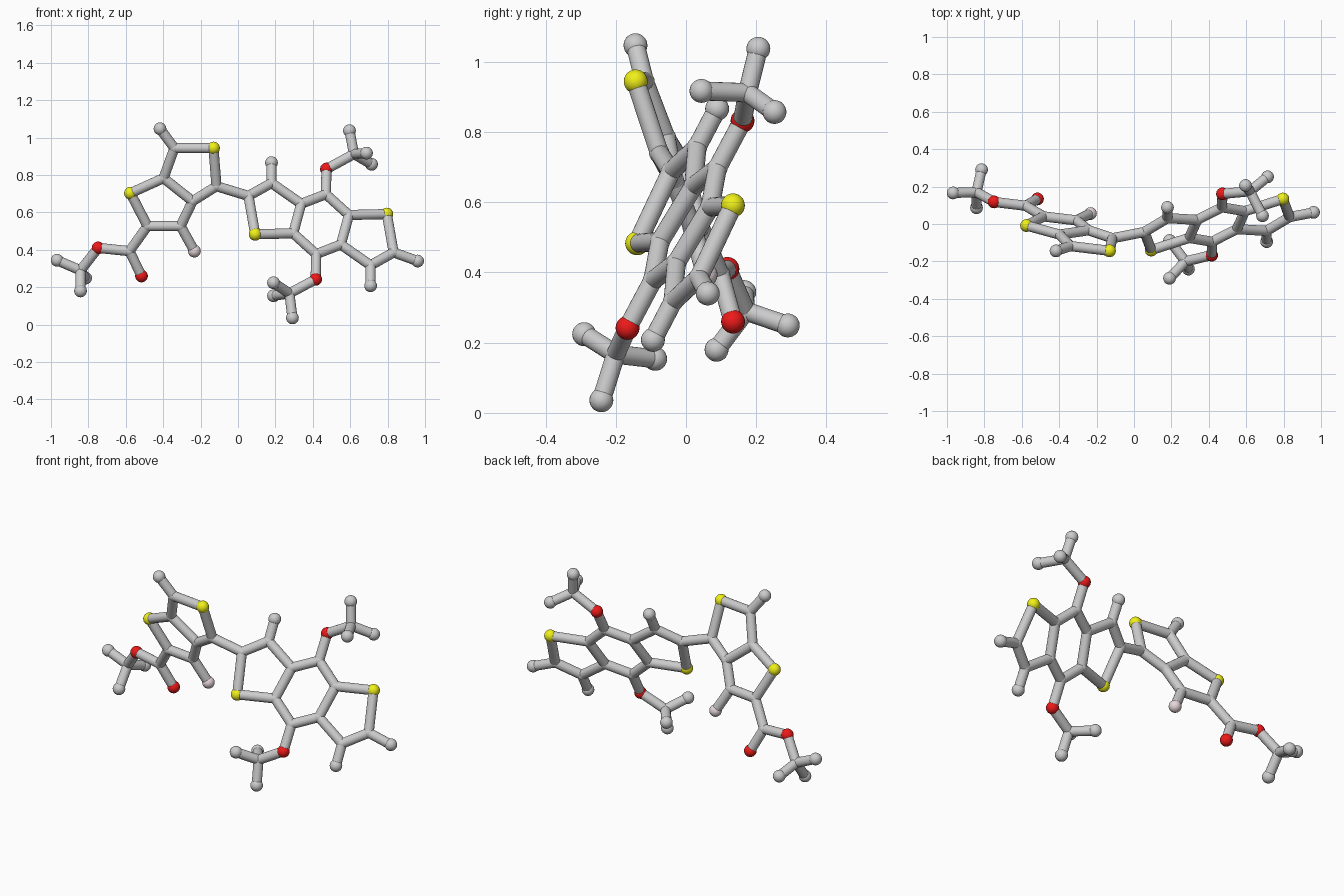
import bpy
from mathutils import Vector

if "Cube" in bpy.data.objects:
    bpy.data.objects.remove(bpy.data.objects["Cube"])

STICK = 0.027
JOINT = 0.029
BALL = 0.034


def material(name, rgb):
    m = bpy.data.materials.new(name)
    m.diffuse_color = (*rgb, 1)
    m.use_nodes = True
    m.node_tree.nodes["Principled BSDF"].inputs["Base Color"].default_value = m.diffuse_color
    return m


YELLOW = material("yellow", (0.87, 0.87, 0.01))
RED = material("red", (0.85, 0.01, 0.01))
PINK = material("pale_pink", (0.80, 0.68, 0.70))


def ball(name, p, r, mat=None):
    bpy.ops.mesh.primitive_uv_sphere_add(segments=24, ring_count=14, radius=r, location=p)
    o = bpy.context.object
    o.name = name
    bpy.ops.object.shade_smooth_by_angle()
    if mat:
        o.data.materials.append(mat)


def stick(name, a, b):
    d = b - a
    bpy.ops.mesh.primitive_cylinder_add(vertices=20, radius=STICK, depth=d.length,
                                        location=(a + b) / 2)
    o = bpy.context.object
    o.name = name
    o.rotation_mode = 'QUATERNION'
    o.rotation_quaternion = d.to_track_quat('Z', 'Y')
    bpy.ops.object.shade_smooth_by_angle()


def left_plane(x, z):
    return Vector((x, -0.120 * x - 0.339 * z + 0.161, z))


def right_plane(x, z):
    return Vector((x, 0.307 * x + 0.525 * z - 0.421, z))


P = {}   # node name -> position; first letter: c joint, h grey end, s yellow, o red, f pink

# left flat double ring
for n, x, z in (("h1", -.417, 1.047), ("c2", -.34, .944), ("s3", -.131, .944),
                ("c4", -.115, .74), ("c5", -.243, .66), ("c6", -.398, .783),
                ("c7", -.484, .527), ("c8", -.307, .527), ("s9", -.575, .703),
                ("f10", -.233, .393), ("c11", -.58, .393)):
    P[n] = left_plane(x, z)

# right flat triple ring: one half, the other half by point symmetry
centre = right_plane(.444, .537)
for n, x, z in (("s_", .092, .483), ("c1_", .056, .688), ("c2_", .179, .757),
                ("h_", .179, .866), ("c3_", .338, .646), ("c4_", .295, .488),
                ("c5_", .470, .697), ("o_", .473, .832)):
    p = right_plane(x, z)
    P[n + "a"] = p
    P[n + "b"] = 2 * centre - p
P["h2_b"] = Vector((.96, .062, .34))

# side chains that leave the planes
for n, p in (("o12", (-.516, .134, .26)), ("o13", (-.748, .118, .41)),
             ("c14", (-.842, .17, .29)), ("h15", (-.967, .166, .344)),
             ("h16", (-.842, .087, .18)), ("h17", (-.815, .29, .249)),
             ("cm_a", (.62, .175, .912)), ("hm1_a", (.596, .206, 1.037)),
             ("hm2_a", (.687, .044, .917)), ("hm3_a", (.714, .252, .857)),
             ("cm_b", (.275, -.2, .167)), ("hm1_b", (.291, -.241, .036)),
             ("hm2_b", (.19, -.088, .154)), ("hm3_b", (.19, -.29, .224))):
    P[n] = Vector(p)

# chains of sticks
chains = ["h1 c2 s3 c4 c5 c6 c2", "c6 s9 c7 c8 c5", "c8 f10", "c7 c11 o12",
          "c11 o13 c14 h15", "h16 c14 h17", "c4 c1_a", "c1_b h2_b",
          "c4_a c5_b", "c4_b c5_a"]
for k in "ab":
    chains += [" ".join(n + k for n in row.split()) for row in (
        "s_ c1_ c2_ c3_ c4_ s_", "c2_ h_", "c3_ c5_ o_ cm_ hm1_", "hm2_ cm_ hm3_")]
for row in chains:
    names = row.split()
    for a, b in zip(names, names[1:]):
        stick("stick_%s_%s" % (a, b), P[a], P[b])

# balls and joints
kinds = {"c": ("joint", JOINT, None), "h": ("end_ball", BALL, None),
         "s": ("yellow_ball", BALL, YELLOW), "o": ("red_ball", BALL, RED),
         "f": ("pink_ball", BALL, PINK)}
for n, p in P.items():
    label, r, mat = kinds[n[0]]
    ball(label + "_" + n, p, r, mat)
